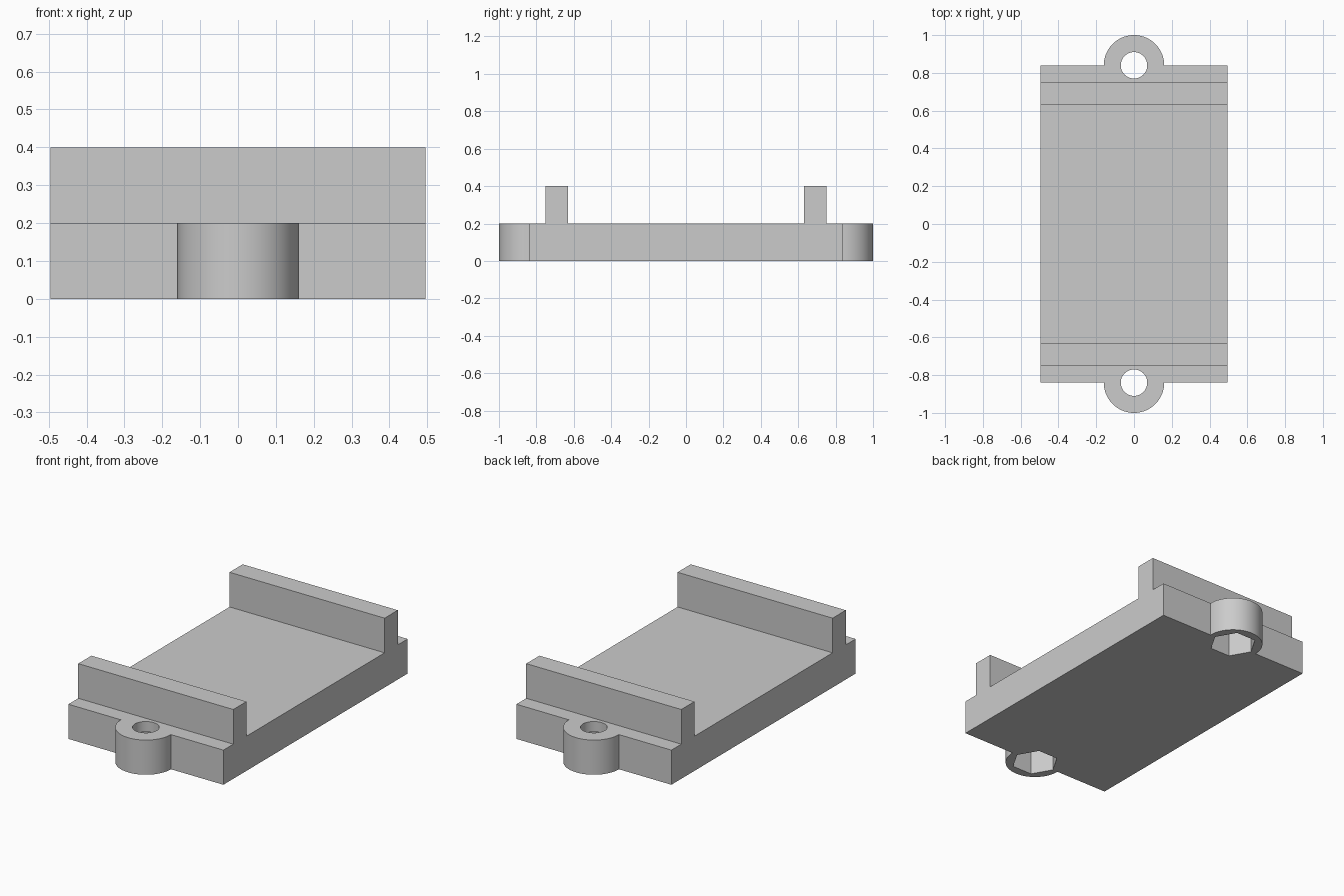
import bpy, bmesh, math

if "Cube" in bpy.data.objects:
    bpy.data.objects.remove(bpy.data.objects["Cube"])

HALF_W, END_Y = 0.495, 0.84        # plate half width, plate end / screw centre
BASE_H, TOP_H = 0.20, 0.40         # plate thickness, rail top
BOSS_R, HOLE_R = 0.16, 0.07
NUT_R, NUT_DEPTH = 0.127, 0.14
RAIL_IN, RAIL_OUT = 0.63, 0.75

grey = bpy.data.materials.new("light_grey")
grey.diffuse_color = (0.6, 0.6, 0.6, 1)
grey.use_nodes = True
grey.node_tree.nodes["Principled BSDF"].inputs["Base Color"].default_value = grey.diffuse_color


def prism(name, outline, z0, z1):
    """Extrude a flat counter-clockwise outline from z0 to z1."""
    bm = bmesh.new()
    face = bm.faces.new([bm.verts.new((x, y, z0)) for x, y in outline])
    grown = bmesh.ops.extrude_face_region(bm, geom=[face])
    for v in grown["geom"]:
        if isinstance(v, bmesh.types.BMVert):
            v.co.z = z1
    bmesh.ops.recalc_face_normals(bm, faces=bm.faces)
    mesh = bpy.data.meshes.new(name)
    bm.to_mesh(mesh)
    bm.free()
    mesh.materials.append(grey)
    obj = bpy.data.objects.new(name, mesh)
    bpy.context.collection.objects.link(obj)
    return obj


def arc(cy, r, start, sweep, n):
    return [(r * math.cos(start + sweep * i / n), cy + r * math.sin(start + sweep * i / n))
            for i in range(n + 1)]


def rect(y0, y1):
    return [(-0.7, y0), (0.7, y0), (0.7, y1), (-0.7, y1)]


# Plate outline with a rounded screw boss at each end
outline = ([(HALF_W, -END_Y), (HALF_W, END_Y)]
           + arc(END_Y, BOSS_R, 0, math.pi, 40)
           + [(-HALF_W, END_Y), (-HALF_W, -END_Y)]
           + arc(-END_Y, BOSS_R, math.pi, math.pi, 40))
tray = prism("mounting_tray", outline, 0, TOP_H)

# Clear the space between and outside the two end rails
cutters = [prism("middle_cutter", rect(-RAIL_IN, RAIL_IN), BASE_H, 0.6),
           prism("back_cutter", rect(RAIL_OUT, 1.2), BASE_H, 0.6),
           prism("front_cutter", rect(-1.2, -RAIL_OUT), BASE_H, 0.6)]

# Round screw holes with hexagonal nut pockets underneath
for side in (-1, 1):
    cy = side * END_Y
    cutters.append(prism("screw_hole_cutter", arc(cy, HOLE_R, 0, math.tau, 48)[:-1], -0.2, 0.6))
    cutters.append(prism("nut_pocket_cutter", arc(cy, NUT_R, 0, math.tau, 6)[:-1], -0.1, NUT_DEPTH))

bpy.context.view_layer.objects.active = tray
tray.select_set(True)
for cutter in cutters:
    cutter.hide_render = True
    mod = tray.modifiers.new("cut", 'BOOLEAN')
    mod.operation, mod.solver, mod.object = 'DIFFERENCE', 'EXACT', cutter
    bpy.ops.object.modifier_apply(modifier=mod.name)
for cutter in cutters:
    bpy.data.objects.remove(cutter)

bpy.ops.object.shade_smooth_by_angle(angle=math.radians(30))
